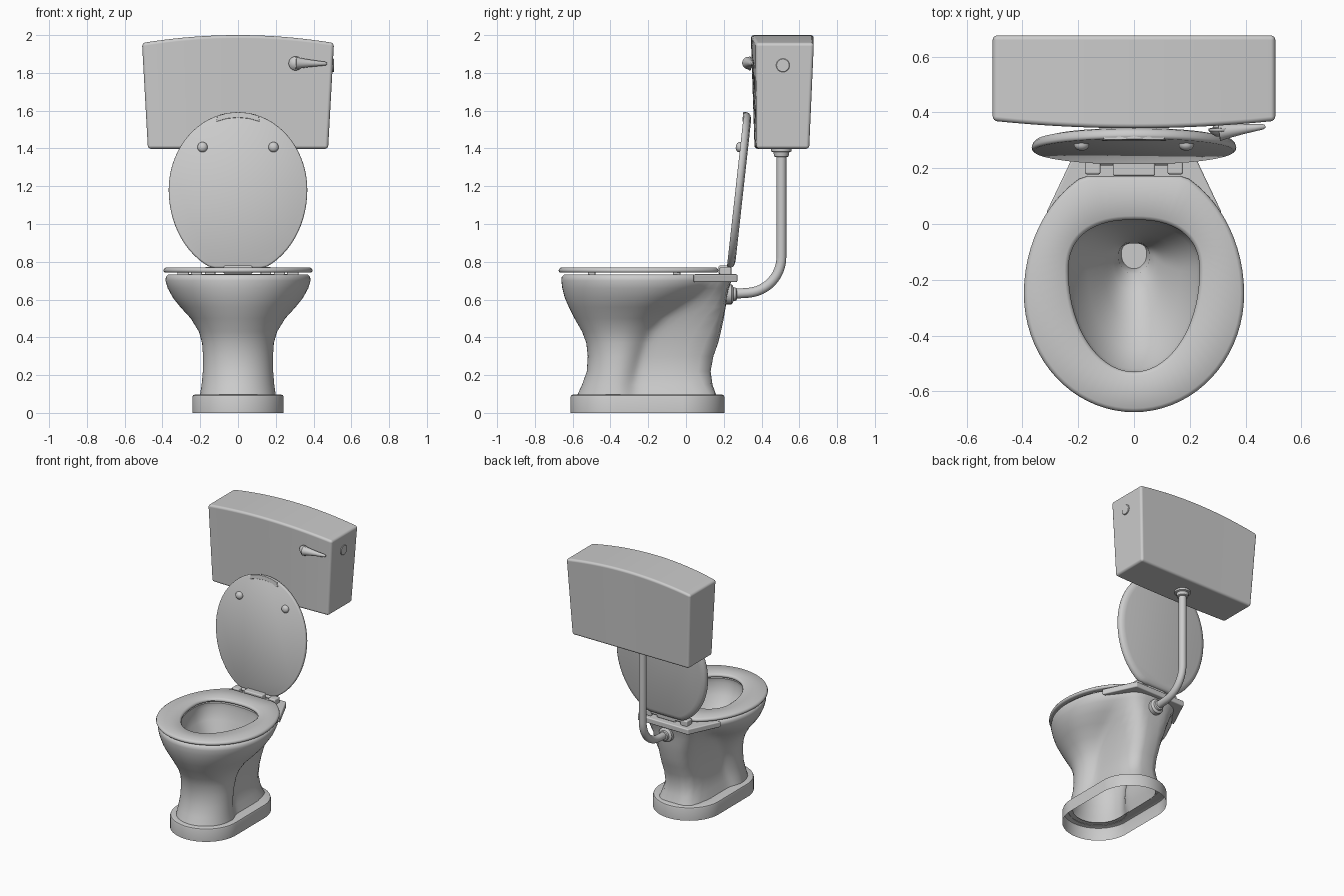
import bpy, bmesh, math
from mathutils import Vector, Matrix

if "Cube" in bpy.data.objects:
    bpy.data.objects.remove(bpy.data.objects["Cube"], do_unlink=True)

GREY = (0.6, 0.6, 0.6, 1)
ceramic = bpy.data.materials.new("grey ceramic")
ceramic.use_nodes = True
ceramic.diffuse_color = GREY
ceramic.node_tree.nodes["Principled BSDF"].inputs["Base Color"].default_value = GREY

N = 72
ANGLES = [2 * math.pi * i / N for i in range(N)]


def finish(name, bm, angle=35, bevel=0, matrix=None):
    bmesh.ops.recalc_face_normals(bm, faces=bm.faces)
    if matrix:
        bm.transform(matrix)
    mesh = bpy.data.meshes.new(name)
    bm.to_mesh(mesh)
    bm.free()
    mesh.materials.append(ceramic)
    ob = bpy.data.objects.new(name, mesh)
    bpy.context.collection.objects.link(ob)
    bpy.ops.object.select_all(action='DESELECT')
    ob.select_set(True)
    bpy.context.view_layer.objects.active = ob
    bpy.ops.object.shade_smooth_by_angle(angle=math.radians(angle))
    if bevel:
        mod = ob.modifiers.new("rounded edges", 'BEVEL')
        mod.width, mod.segments, mod.limit_method = bevel, 4, 'ANGLE'
        mod.harden_normals = True
    return ob


def loft(name, rings, start=False, end=False, loop=False, **kw):
    """Skin a list of equal rings, with optional caps or a closed loop."""
    bm = bmesh.new()
    rows = [[bm.verts.new(p) for p in ring] for ring in rings]
    n = len(rows[0])
    for a, b in zip(rows, rows[1:] + (rows[:1] if loop else [])):
        for i in range(n):
            j = (i + 1) % n
            bm.faces.new((a[i], a[j], b[j], b[i]))
    if start:
        bm.faces.new(rows[0])
    if end:
        bm.faces.new(rows[-1])
    return finish(name, bm, **kw)


def spin(name, profile, centre, axis):
    """Turned part: (radius, distance along axis) pairs."""
    turn = Vector((0, 0, 1)).rotation_difference(Vector(axis)).to_matrix().to_4x4()
    rings = [[(r * math.cos(a), r * math.sin(a), h) for a in ANGLES[::3]] for r, h in profile]
    return loft(name, rings, True, True, matrix=Matrix.Translation(centre) @ turn)


def box(name, lo, hi, bevel=0.008):
    lo, hi = Vector(lo), Vector(hi)
    bm = bmesh.new()
    bmesh.ops.create_cube(bm, size=1)
    for v in bm.verts:
        v.co = (lo + hi) / 2 + v.co * (hi - lo)
    return finish(name, bm, bevel=bevel)


def egg(z, w, mid, front, back, power=2.0, cut=9, inset=0):
    """Oval with separate front and back lengths, optionally cut flat behind."""
    ring = []
    for a in ANGLES:
        c, s = math.cos(a), math.sin(a)
        p = 2 / (power if s > 0 else 2)
        x = math.copysign(abs(c) ** p, c) * (w - inset)
        y = math.copysign(abs(s) ** p, s) * ((back if s > 0 else front) - inset)
        ring.append((x, min(mid + y, cut - inset), z))
    return ring


def stadium(z, r):
    return [(r * math.cos(a), (-0.038 if math.sin(a) > 0 else -0.37) + r * math.sin(a), z)
            for a in ANGLES]


def pedestal_ring(z, w, y_front, mid, lobe, rear_w, y_back):
    """Union of a round front lobe and a squarer, narrower rear."""
    ring = []
    for a in ANGLES:
        c, s = math.cos(a), math.sin(a)
        r = 1 / math.hypot(c / w, s / (lobe if s > 0 else mid - y_front))
        if s > 0:
            rear = ((abs(c) / rear_w) ** 5 + (s / (y_back - mid)) ** 5) ** -0.2
            r = (r ** 14 + rear ** 14) ** (1 / 14)
        ring.append((r * c, mid + r * s, z))
    return ring


# Hollow plinth and bowl
loft("plinth", [stadium(0, 0.242), stadium(0.083, 0.242), stadium(0.093, 0.238),
                stadium(0.097, 0.228), stadium(0.097, 0.17)])

OUTSIDE = [  # height, half width, front, lobe middle, lobe back, rear half width, back
    (0.095, 0.200, -0.575, -0.37, 0.15, 0.17, 0.16),
    (0.15, 0.192, -0.550, -0.37, 0.14, 0.15, 0.14),
    (0.22, 0.186, -0.525, -0.36, 0.14, 0.13, 0.13),
    (0.30, 0.185, -0.520, -0.35, 0.15, 0.13, 0.145),
    (0.37, 0.190, -0.528, -0.34, 0.17, 0.135, 0.17),
    (0.43, 0.207, -0.550, -0.33, 0.19, 0.145, 0.185),
    (0.50, 0.250, -0.590, -0.31, 0.23, 0.16, 0.20),
    (0.56, 0.305, -0.620, -0.28, 0.28, 0.18, 0.21),
    (0.61, 0.345, -0.642, -0.26, 0.35, 0.195, 0.215),
    (0.66, 0.372, -0.655, -0.25, 0.42, 0.21, 0.22),
    (0.70, 0.384, -0.660, -0.25, 0.46, 0.22, 0.225),
    (0.72, 0.382, -0.658, -0.25, 0.46, 0.22, 0.225),
    (0.733, 0.37, -0.645, -0.25, 0.45, 0.21, 0.215),
]
INSIDE = [  # height, half width, middle, front, back, squareness
    (0.733, 0.245, -0.17, 0.37, 0.19, 2.5),
    (0.70, 0.25, -0.17, 0.375, 0.19, 2.5),
    (0.62, 0.225, -0.17, 0.35, 0.17, 2.3),
    (0.53, 0.165, -0.17, 0.28, 0.14, 2.1),
    (0.45, 0.11, -0.15, 0.20, 0.10, 2.1),
    (0.39, 0.075, -0.13, 0.12, 0.065, 2.5),
    (0.35, 0.055, -0.12, 0.06, 0.05, 3),
    (0.27, 0.045, -0.11, 0.05, 0.04, 3),
]
loft("bowl", [pedestal_ring(*r) for r in OUTSIDE] + [egg(*r) for r in INSIDE],
     end=True, angle=50)

# Hinge shelf behind the bowl
SHELF = [(-0.315, 0.04), (0.315, 0.04), (0.205, 0.272), (-0.205, 0.272)]
loft("hinge_shelf", [[(x, y, z) for x, y in SHELF] for z in (0.692, 0.734)],
     True, True, bevel=0.008)

# Seat ring with rounded edges
SEAT = (0.395, -0.25, 0.425, 0.475, 2, 0.172)
HOLE = (0.235, -0.17, 0.36, 0.185, 2.4, 9)
EDGE = [(0.742, 0.012), (0.745, 0.004), (0.754, 0), (0.763, 0.004), (0.77, 0.014)]
loft("seat", [egg(z, *SEAT, i) for z, i in EDGE]
     + [egg(z, *HOLE, -i) for z, i in reversed(EDGE)], loop=True, angle=50)
for side in (-1, 1):
    for y, x in ((-0.05, 0.29), (-0.5, 0.22)):
        box("seat_buffer", (side * x - 0.03, y - 0.02, 0.725), (side * x + 0.03, y + 0.02, 0.75))

# Raised lid, modelled flat and tipped upright
TIP = (Matrix.Translation((0, 0.262, 1.182)) @ Matrix.Rotation(math.radians(-96.3), 4, 'X'))
LID = (0.367, 0, 0.414, 0.45, 2, 0.416)
LID_EDGE = [(0, 0.008), (0.004, 0.002), (0.012, 0), (0.026, 0.004), (0.036, 0.014), (0.042, 0.04)]
loft("lid", [egg(z, *LID, i) for z, i in LID_EDGE], True, True, angle=50, matrix=TIP)
for side in (-1, 1):
    pos = TIP @ Vector((side * 0.188, -0.226, 0))
    spin("lid_buffer", [(0.027, -0.005), (0.027, 0.008), (0.02, 0.018), (0.008, 0.023)],
         pos, (0, -1, 0.11))
# Finger grip at the lid's top edge
GRIP = [(-0.115, -0.362), (-0.06, -0.378), (0, -0.384), (0.06, -0.378), (0.115, -0.362),
        (0.108, -0.394), (0.055, -0.408), (0, -0.413), (-0.055, -0.408), (-0.108, -0.394)]
loft("lid_grip", [[(x, y, z) for x, y in GRIP] for z in (-0.004, 0.012)],
     True, True, bevel=0.002, matrix=TIP)

# Hinge blocks
box("hinge_centre", (-0.076, 0.172, 0.735), (0.076, 0.235, 0.78))
for side in (-1, 1):
    box("hinge_block", (side * 0.148 - 0.028, 0.178, 0.73), (side * 0.148 + 0.028, 0.24, 0.772))
spin("hinge_pin", [(0.012, -0.15), (0.012, 0.15)], (0, 0.222, 0.758), (1, 0, 0))

# Cistern with arched top, bowed front and tapered sides
stations = []
for i in range(25):
    t = i / 12 - 1
    top = 1.958 + 0.042 * (1 - t * t)
    stations.append([(0.477 * t, 0.363 + 0.01 * t * t, 1.398), (0.477 * t, 0.652, 1.398),
                     (0.508 * t, 0.677, top), (0.508 * t, 0.343 + 0.027 * t * t, top)])
loft("cistern", stations, True, True, bevel=0.017)
spin("side_button", [(0.036, -0.02), (0.036, 0.008), (0.033, 0.011)], (0.497, 0.513, 1.84), (1, 0, 0))

# Flush lever
spin("lever_boss", [(0.022, -0.03), (0.022, 0.006), (0.037, 0.01), (0.037, 0.018), (0.028, 0.028),
                    (0.012, 0.038)], (0.305, 0.352, 1.85), (0, -1, 0))
spin("lever_arm", [(0.033, 0), (0.026, 0.035), (0.019, 0.08), (0.013, 0.13), (0.01, 0.158),
                   (0.005, 0.167)], (0.305, 0.33, 1.852), (1, 0.12, -0.02))

# Flush pipe sweeping from the cistern into the back of the bowl
path = [(0.505, 1.4), (0.505, 1.1)]
for i in range(13):
    a = math.radians(86 * i / 12)
    path.append((0.315 + 0.19 * math.cos(a), 0.825 - 0.19 * math.sin(a)))
path.append((0.2, 0.627))
rings = []
for i, (y, z) in enumerate(path):
    (y0, z0), (y1, z1) = path[max(i - 1, 0)], path[min(i + 1, len(path) - 1)]
    along = Vector((0, y1 - y0, z1 - z0)).normalized()
    across = along.cross(Vector((1, 0, 0)))
    rings.append([Vector((0.026 * math.cos(a), y, z)) + across * 0.026 * math.sin(a)
                  for a in ANGLES[::3]])
loft("flush_pipe", rings, True, True)
spin("upper_coupling", [(0.054, 0), (0.054, 0.016), (0.042, 0.02), (0.038, 0.042), (0.03, 0.046)],
     (0.0, 0.505, 1.4), (0, 0, -1))
spin("lower_coupling", [(0.053, -0.03), (0.053, 0.016), (0.048, 0.022), (0.036, 0.026),
                        (0.034, 0.04), (0.028, 0.044)], (0, 0.225, 0.628), (0, 1, 0))
